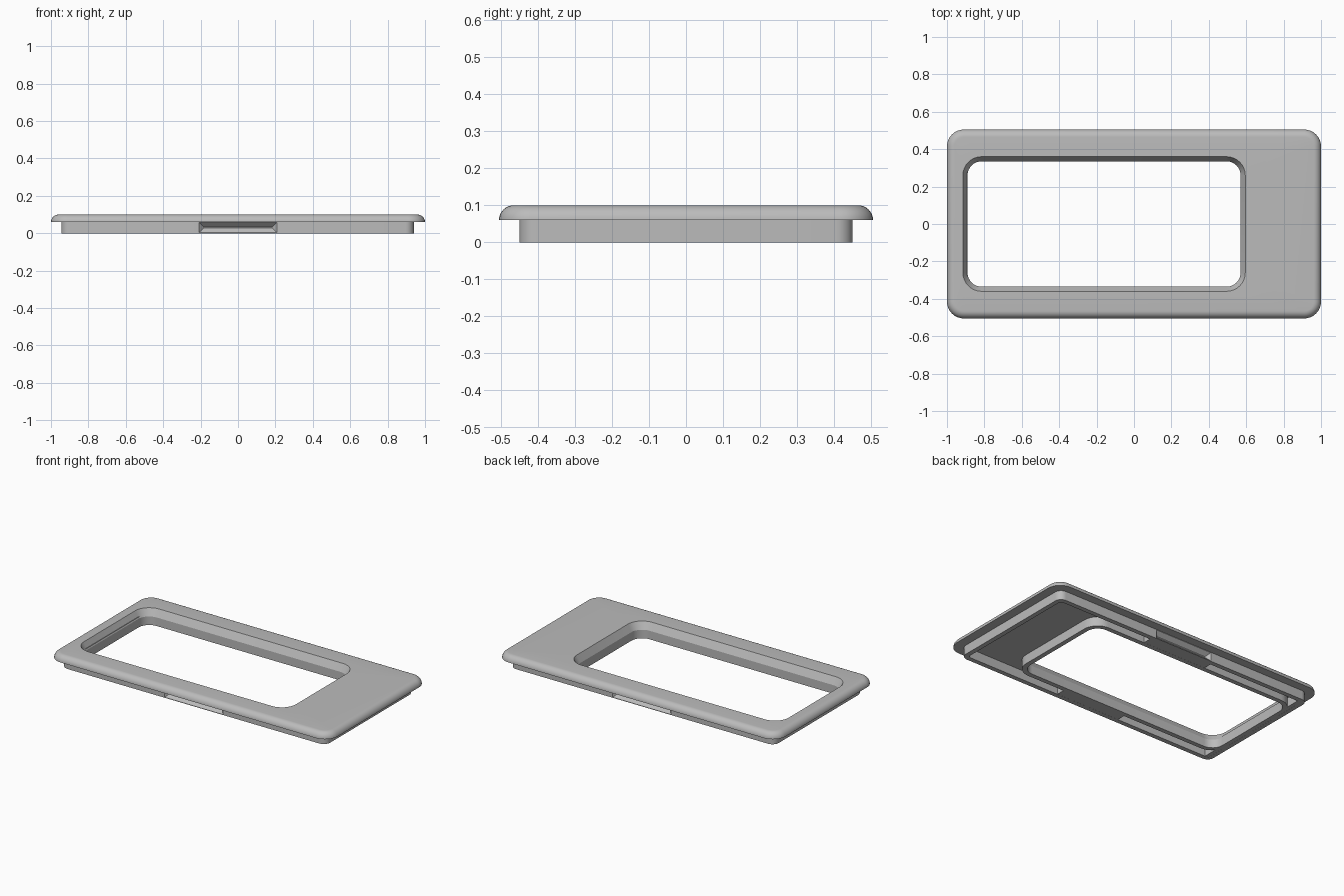
import bpy, bmesh, math

cube = bpy.data.objects.get("Cube")
if cube:
    bpy.data.objects.remove(cube, do_unlink=True)

grey = bpy.data.materials.new("plain_grey")
grey.use_nodes = True
grey.diffuse_color = (0.5, 0.5, 0.5, 1)
grey.node_tree.nodes["Principled BSDF"].inputs["Base Color"].default_value = (0.5, 0.5, 0.5, 1)


def finish(bm, name):
    bmesh.ops.recalc_face_normals(bm, faces=bm.faces)
    mesh = bpy.data.meshes.new(name)
    bm.to_mesh(mesh)
    bm.free()
    obj = bpy.data.objects.new(name, mesh)
    bpy.context.collection.objects.link(obj)
    mesh.materials.append(grey)
    return obj


def ring(bm, x0, x1, y, r, z, steps=8):
    """Rounded rectangle of vertices, symmetric in y."""
    verts = []
    corners = [(x1 - r, y - r), (x0 + r, y - r), (x0 + r, r - y), (x1 - r, r - y)]
    for q, (cx, cy) in enumerate(corners):
        for i in range(steps + 1):
            a = math.pi / 2 * (q + i / steps)
            verts.append(bm.verts.new((cx + r * math.cos(a), cy + r * math.sin(a), z)))
    return verts


def box(name, x0, x1, y0, y1, z0, z1):
    bm = bmesh.new()
    bmesh.ops.create_cube(bm, size=1)
    for v in bm.verts:
        v.co = (x1 if v.co.x > 0 else x0, y1 if v.co.y > 0 else y0, z1 if v.co.z > 0 else z0)
    return finish(bm, name)


# Section of the bezel, from the opening over the top, down the skirt and back
W, D, H, LIP, R = 1.0, 0.505, 0.1, 0.06, 0.04
section = [
    (-0.89, 0.57, 0.335, 0.075, 0),
    (-0.89, 0.57, 0.335, 0.075, 0.055),
    (-0.915, 0.595, 0.36, 0.1, H),
]
for i in range(9):
    a = math.pi / 2 * i / 8
    inset = R * (1 - math.sin(a))
    section.append((inset - W, W - inset, D - inset, 0.09 - inset, LIP + R * math.cos(a)))
section += [
    (-0.945, 0.94, 0.45, 0.045, LIP),
    (-0.945, 0.94, 0.45, 0.045, 0),
    (-0.918, 0.91, 0.42, 0.02, 0),
    (-0.918, 0.91, 0.42, 0.02, LIP),
    (-0.915, 0.6, 0.365, 0.1, LIP),
    (-0.915, 0.6, 0.365, 0.1, 0),
]
bm = bmesh.new()
rings = [ring(bm, *s) for s in section]
for a, b in zip(rings, rings[1:] + rings[:1]):
    n = len(a)
    for i in range(n):
        j = (i + 1) % n
        bm.faces.new((a[i], a[j], b[j], b[i]))
bezel = finish(bm, "bezel_frame")
bpy.context.view_layer.objects.active = bezel

# Wedge-shaped finger grooves in the front and back of the skirt
for side in (-1, 1):
    bm = bmesh.new()
    for x in (-1, 1):
        bm.verts.new((x * 0.18, side * 0.422, 0.03))
        for z in (0.001, 0.059):
            bm.verts.new((x * 0.21, side * 0.452, z))
    bmesh.ops.convex_hull(bm, input=bm.verts)
    cutter = finish(bm, "groove_cutter")
    cutter.hide_render = True
    mod = bezel.modifiers.new("groove", "BOOLEAN")
    mod.operation = "DIFFERENCE"
    mod.solver = "EXACT"
    mod.object = cutter
    bpy.ops.object.modifier_apply(modifier=mod.name)
    bpy.data.objects.remove(cutter, do_unlink=True)

# Blocks that fill the channel behind each groove and at the narrow end
for name, side in (("front_block", -1), ("back_block", 1)):
    y0, y1 = sorted((side * 0.355, side * 0.425))
    box(name, -0.23, 0.23, y0, y1, 0.0005, 0.065)
box("end_block", -0.925, -0.893, -0.425, 0.425, 0.0005, 0.065)

bpy.ops.object.select_all(action="DESELECT")
bezel.select_set(True)
bpy.ops.object.shade_smooth_by_angle(angle=math.radians(25))
